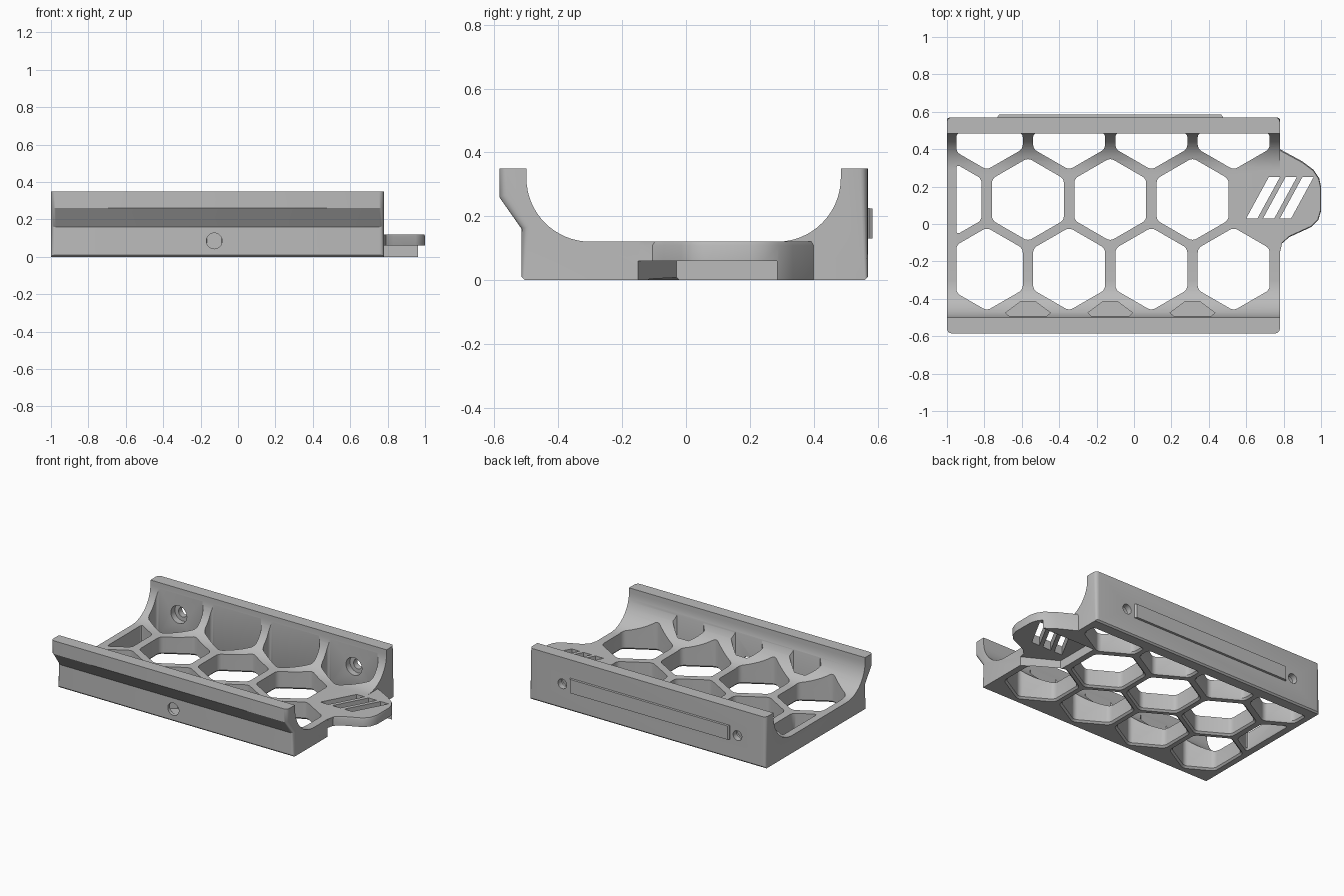
import bpy, bmesh
from math import radians, sin, cos, pi
from mathutils import Vector

if "Cube" in bpy.data.objects:
    bpy.data.objects.remove(bpy.data.objects["Cube"])

grey = bpy.data.materials.new("plain grey")
grey.use_nodes = True
grey.diffuse_color = (0.5, 0.5, 0.5, 1)
grey.node_tree.nodes["Principled BSDF"].inputs["Base Color"].default_value = grey.diffuse_color

# Ways to lay an extruded outline: upright, along x, along y
UP = lambda a, b, c: (a, b, c)
ALONG_X = lambda a, b, c: (c, a, b)
ALONG_Y = lambda a, b, c: (a, c, b)


def prism(name, outlines, rings, place=UP):
    """Extrude outlines through rings of (height, scale)."""
    bm = bmesh.new()
    for pts in outlines:
        mid = sum((Vector(p) for p in pts), Vector((0, 0))) / len(pts)
        loops = []
        for h, s in rings:
            flat = [mid + (Vector(p) - mid) * s for p in pts]
            loops.append([bm.verts.new(place(p.x, p.y, h)) for p in flat])
        n = len(pts)
        for low, high in zip(loops, loops[1:]):
            for i in range(n):
                j = (i + 1) % n
                bm.faces.new((low[i], low[j], high[j], high[i]))
        bm.faces.new(loops[0])
        bm.faces.new(loops[-1])
    bmesh.ops.recalc_face_normals(bm, faces=bm.faces)
    mesh = bpy.data.meshes.new(name)
    bm.to_mesh(mesh)
    bm.free()
    mesh.materials.append(grey)
    obj = bpy.data.objects.new(name, mesh)
    bpy.context.collection.objects.link(obj)
    return obj


def combine(target, other, operation):
    mod = target.modifiers.new("join", "BOOLEAN")
    mod.operation, mod.object, mod.solver = operation, other, "EXACT"
    bpy.context.view_layer.objects.active = target
    bpy.ops.object.modifier_apply(modifier=mod.name)
    bpy.data.objects.remove(other)


def circle(x, z, r, n=32):
    return [(x + r * cos(2 * pi * i / n), z + r * sin(2 * pi * i / n)) for i in range(n)]


def hexagon(x, y, r=0.222):
    """Pointed-top hexagon, trimmed to the tray and with rounded corners."""
    bm = bmesh.new()
    bm.faces.new([bm.verts.new((x + r * sin(i * pi / 3), y + r * cos(i * pi / 3), 0))
                  for i in range(6)])
    for co, no in (((-0.95, 0, 0), (-1, 0, 0)), ((0, 0.487, 0), (0, 1, 0))):
        bmesh.ops.bisect_plane(bm, geom=bm.verts[:] + bm.edges[:] + bm.faces[:],
                               plane_co=co, plane_no=no, clear_outer=True)
    bmesh.ops.bevel(bm, geom=bm.verts[:], offset=0.022, segments=4,
                    affect="VERTICES", profile=0.5)
    bm.faces.ensure_lookup_table()
    pts = [v.co.xy.copy() for v in bm.faces[0].verts]
    bm.free()
    return pts


# Tray: cradle cross-section with an overhanging front rim
arc = [i * pi / 2 / 16 for i in range(17)]
section = [(-0.505, 0), (0.56, 0), (0.57, 0.01), (0.57, 0.35), (0.485, 0.35)]
section += [(0.285 + 0.2 * cos(a), 0.32 - 0.2 * sin(a)) for a in arc]
section += [(-0.3 - 0.2 * sin(a), 0.32 - 0.2 * cos(a)) for a in arc]
section += [(-0.5, 0.35), (-0.585, 0.35), (-0.585, 0.26), (-0.515, 0.16), (-0.515, 0.01)]
tray = prism("tray", [section], [(-1, 1), (0.78, 1)], ALONG_X)

# Rounded outer end corners
bm = bmesh.new()
bm.from_mesh(tray.data)


def is_end_corner(e):
    a, b = (v.co for v in e.verts)
    outside = min(a.y, b.y) > 0.565 or max(a.y, b.y) < -0.51
    return outside and abs(a.x - b.x) < 0.001 and abs(a.z - b.z) > 0.05


bmesh.ops.bevel(bm, geom=[e for e in bm.edges if is_end_corner(e)], offset=0.025,
                segments=4, affect="EDGES", profile=0.5)
bm.to_mesh(tray.data)
bm.free()

# End tab
tab = [(0.7, 0.44), (0.78, 0.4), (0.9, 0.335), (0.96, 0.29), (0.99, 0.245), (1, 0.2),
       (1, 0.07), (0.985, 0.02), (0.95, -0.015), (0.83, -0.07), (0.79, -0.105),
       (0.78, -0.15), (0.7, -0.15)]
combine(tray, prism("tab", [tab], [(0, 1), (0.108, 1), (0.12, 0.97)]), "UNION")

# Recess under the tab, open to the end and the front
recess = [(0.56, -0.03), (0.78, -0.15), (1.1, -0.15), (1.1, 0.285), (0.56, 0.285)]
combine(tray, prism("recess", [recess], [(-0.1, 1), (0.06, 1)]), "DIFFERENCE")

# Honeycomb openings, flared at the underside
pitch = 0.44
cells = [hexagon(-0.787 + i * pitch, y) for y in (-0.241, 0.512) for i in range(4)]
cells += [hexagon(-1.007 + i * pitch, 0.131) for i in range(4)]
combine(tray, prism("cells", cells, [(-0.02, 1.06), (0, 1.06), (0.012, 1), (0.31, 1)]),
        "DIFFERENCE")

# Blind pockets along the front wall
pocket = [(-0.12, -0.475), (-0.1, -0.492), (0.1, -0.492), (0.12, -0.475),
          (0.04, -0.415), (-0.04, -0.415)]
pockets = [[(x - 0.567 + i * pitch, y) for x, y in pocket] for i in range(3)]
combine(tray, prism("pockets", pockets, [(0.04, 1), (0.3, 1)]), "DIFFERENCE")

# Plain slanted vents in the tab
vents = [[(x, 0.03), (x + 0.06, 0.03), (x + 0.18, 0.25), (x + 0.12, 0.25)]
         for x in (0.6, 0.69, 0.78)]
combine(tray, prism("vents", vents, [(-0.1, 1), (0.2, 1)]), "DIFFERENCE")

# Screw holes: two counterbored in the back wall, one in the front
back = (-0.787, 0.533)
for name, outlines, y0, y1 in (
        ("back_holes", [circle(x, 0.17, 0.033) for x in back], 0.4, 0.7),
        ("counterbores", [circle(x, 0.17, 0.06) for x in back], 0.45, 0.53),
        ("front_hole", [circle(-0.127, 0.085, 0.042)], -0.7, -0.47)):
    combine(tray, prism(name, outlines, [(y0, 1), (y1, 1)], ALONG_Y), "DIFFERENCE")

# Raised locating rail on the back
rail = [(-0.73, 0.13), (0.475, 0.13), (0.475, 0.225), (-0.73, 0.225)]
rail = prism("back_rail", [rail], [(0.565, 1), (0.573, 1), (0.585, 0.985)], ALONG_Y)

# Smooth curves, crisp edges
bpy.ops.object.select_all(action="DESELECT")
for obj in (tray, rail):
    obj.select_set(True)
bpy.context.view_layer.objects.active = tray
bpy.ops.object.shade_smooth_by_angle(angle=radians(30))
